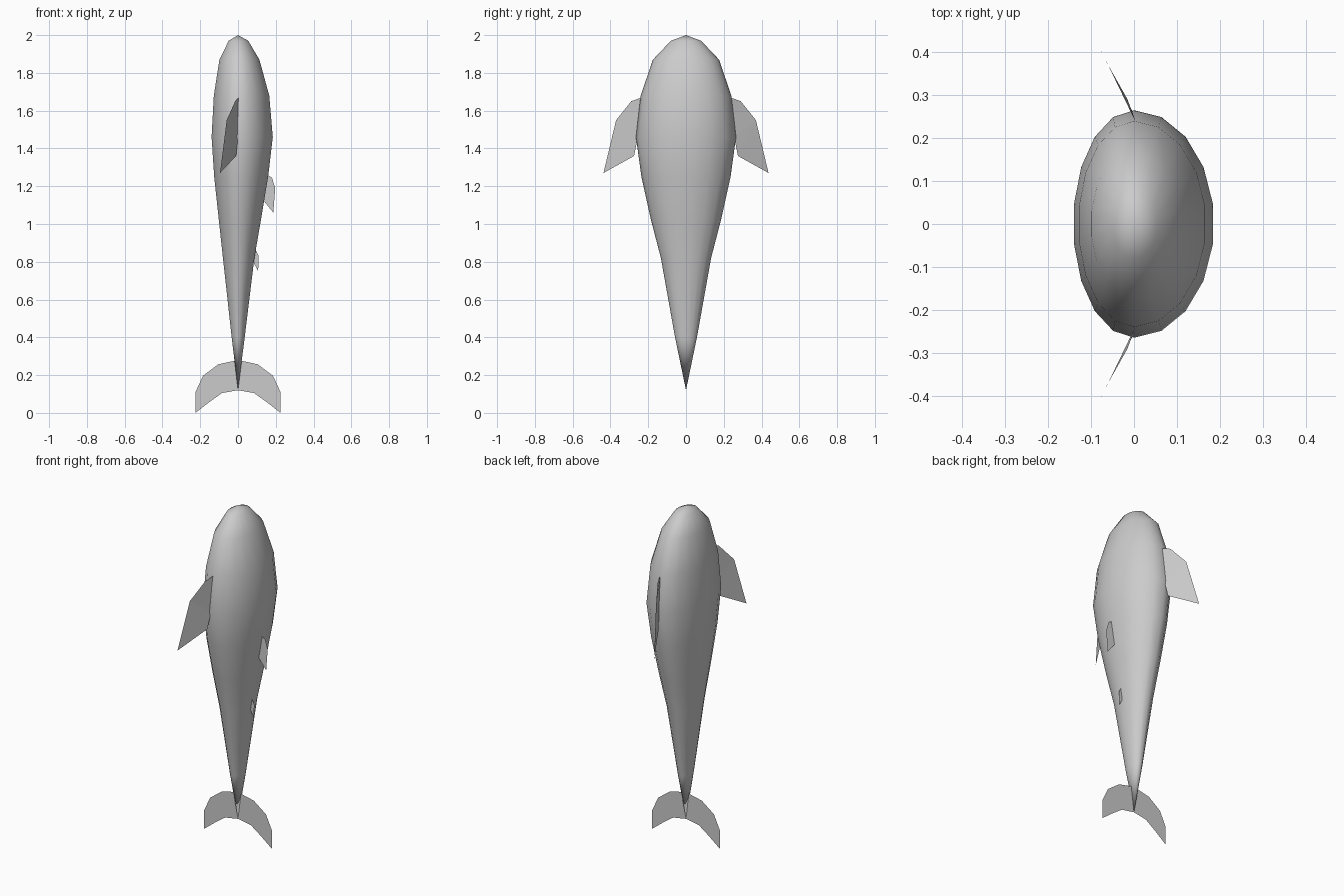
import bpy
import math

if "Cube" in bpy.data.objects:
    bpy.data.objects.remove(bpy.data.objects["Cube"])

SIDES = 18


def make_object(name, verts, faces, smooth=False):
    mesh = bpy.data.meshes.new(name)
    mesh.from_pydata(verts, [], faces)
    mesh.update()
    obj = bpy.data.objects.new(name, mesh)
    bpy.context.collection.objects.link(obj)
    for p in mesh.polygons:
        p.use_smooth = smooth
    return obj


def flat_fin(name, points):
    """Single-sheet fin lying in the y = 0 plane."""
    verts = [(x, 0, z) for x, z in points]
    return make_object(name, verts, [range(len(verts))])


# Body: rings of (height, left depth, right depth, half width)
rings = [
    (1.97, 0.05, 0.055, 0.08),
    (1.87, 0.10, 0.115, 0.175),
    (1.68, 0.13, 0.168, 0.24),
    (1.46, 0.142, 0.187, 0.265),
    (1.25, 0.128, 0.162, 0.236),
    (1.02, 0.103, 0.123, 0.185),
    (0.82, 0.081, 0.088, 0.133),
    (0.40, 0.034, 0.036, 0.058),
]
verts = [(0, 0, 2.0)]
for z, left, right, half in rings:
    for i in range(SIDES):
        a = math.radians(90) + 2 * math.pi * i / SIDES
        c = math.cos(a)
        verts.append((c * (right if c > 0 else left), math.sin(a) * half, z))
verts.append((0, 0, 0.12))
last = len(verts) - 1
end = 1 + (len(rings) - 1) * SIDES
faces = []
for i in range(SIDES):
    j = (i + 1) % SIDES
    faces.append((0, 1 + i, 1 + j))
    for r in range(len(rings) - 1):
        b = 1 + r * SIDES
        faces.append((b + i, b + SIDES + i, b + SIDES + j, b + j))
    faces.append((end + i, last, end + j))
make_object("body", verts, faces, smooth=True)

# Pair of side fins
side_fin = [
    (0.005, 0.235, 1.67), (-0.015, 0.29, 1.65), (-0.06, 0.37, 1.55),
    (-0.095, 0.437, 1.27), (-0.01, 0.275, 1.36), (0.0, 0.255, 1.46),
]
for label, s in (("left", -1), ("right", 1)):
    pts = [(x, s * y, z) for x, y, z in side_fin]
    # Fan split along the fin so the slight twist stays clean
    make_object("side_fin_" + label, pts,
                [(0, 1, 2, 5), (5, 2, 4), (2, 3, 4)])

# Two small fins on the back ridge
flat_fin("large_back_fin", [(0.155, 1.26), (0.18, 1.245), (0.197, 1.19),
                            (0.187, 1.06), (0.138, 1.12)])
flat_fin("small_back_fin", [(0.09, 0.87), (0.108, 0.835),
                            (0.107, 0.75), (0.08, 0.80)])

# Tail: crescent built as mirrored strips between upper and lower edges
upper = [(0, 0.28), (0.105, 0.257), (0.185, 0.197), (0.225, 0.11)]
lower = [(0, 0.12), (0.085, 0.105), (0.155, 0.055), (0.225, 0.0)]
verts = [(x, 0, z) for x, z in upper + lower]
tail = make_object("tail_fin", verts, [(i, i + 1, i + 5, i + 4) for i in range(3)])
mirror = tail.modifiers.new("mirror", 'MIRROR')
mirror.use_axis[0] = True
